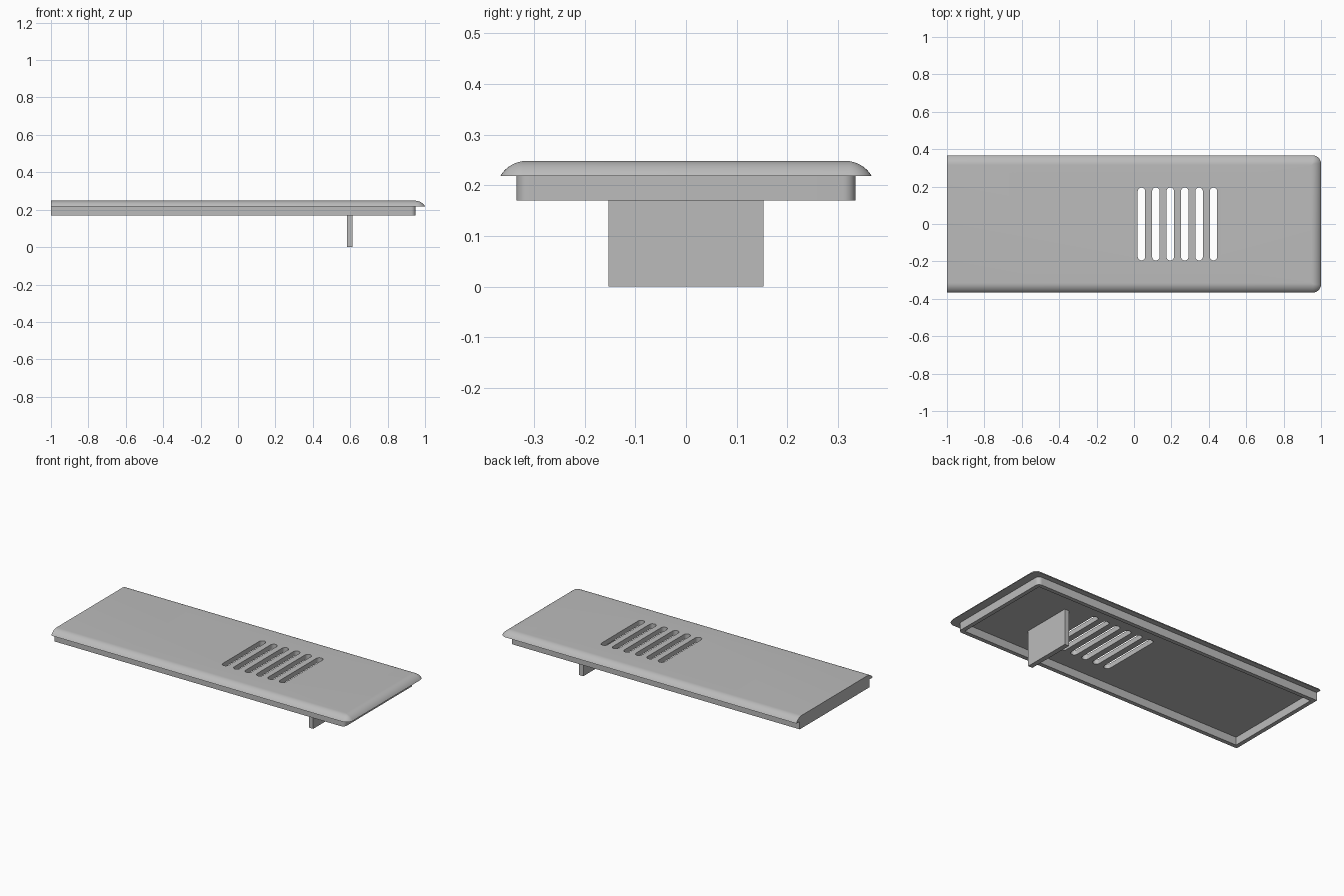
import bpy, bmesh, math

if "Cube" in bpy.data.objects:
    bpy.data.objects.remove(bpy.data.objects["Cube"])

grey = bpy.data.materials.new("plain_grey")
grey.use_nodes = True
GREY = (0.5, 0.5, 0.5, 1)
grey.diffuse_color = GREY
grey.node_tree.nodes["Principled BSDF"].inputs["Base Color"].default_value = GREY

LID_BOTTOM, LID_TOP, RIM_BOTTOM = 0.218, 0.248, 0.17


def outline(x0, x1, half, radius, steps=8):
    """Rectangle with square corners at x0 and round corners at x1."""
    pts = [(x0, -half)]
    for cy, start in ((radius - half, -math.pi / 2), (half - radius, 0)):
        for i in range(steps + 1):
            a = start + math.pi / 2 * i / steps
            pts.append((x1 - radius + radius * math.cos(a), cy + radius * math.sin(a)))
    return pts + [(x0, half)]


def loft(name, rings, capped=True):
    """Skin a list of (points, z) rings; uncapped lofts close on themselves."""
    bm = bmesh.new()
    loops = [[bm.verts.new((x, y, z)) for x, y in pts] for pts, z in rings]
    pairs = list(zip(loops, loops[1:]))
    if capped:
        bm.faces.new(loops[0])
        bm.faces.new(loops[-1])
    else:
        pairs.append((loops[-1], loops[0]))
    for a, b in pairs:
        for i in range(len(a)):
            j = (i + 1) % len(a)
            bm.faces.new((a[i], a[j], b[j], b[i]))
    bmesh.ops.recalc_face_normals(bm, faces=bm.faces)
    mesh = bpy.data.meshes.new(name)
    bm.to_mesh(mesh)
    bm.free()
    mesh.materials.append(grey)
    obj = bpy.data.objects.new(name, mesh)
    bpy.context.collection.objects.link(obj)
    return obj


def smooth(obj):
    bpy.ops.object.select_all(action="DESELECT")
    obj.select_set(True)
    bpy.context.view_layer.objects.active = obj
    bpy.ops.object.shade_smooth_by_angle(angle=math.radians(30))


# Lid with an arched edge on three sides and a flat cut end
drop, width, steps = LID_TOP - LID_BOTTOM, 0.052, 10
arc = (width ** 2 + drop ** 2) / (2 * drop)
sweep = math.asin(width / arc)
rings = []
for i in range(steps + 1):
    a = sweep * (1 - i / steps)
    inset = width - arc * math.sin(a)
    z = LID_TOP - arc * (1 - math.cos(a))
    rings.append((outline(-1, 1 - inset, 0.367 - inset, max(0.045 - inset, 0.002)), z))
lid = loft("lid", rings)

# Six round-ended vent slots cut through the lid
for k in range(6):
    cx, r, reach = 0.04 + 0.077 * k, 0.02, 0.175
    pts = []
    for i in range(26):
        a = math.pi * (i if i < 13 else i - 1) / 12
        pts.append((cx + r * math.cos(a), (reach if i < 13 else -reach) + r * math.sin(a)))
    cutter = loft("slot_cutter", [(pts, 0.2), (pts, 0.27)])
    cutter.hide_render = True
    mod = lid.modifiers.new("slot", "BOOLEAN")
    mod.operation, mod.solver, mod.object = "DIFFERENCE", "EXACT", cutter
    bpy.context.view_layer.objects.active = lid
    bpy.ops.object.modifier_apply(modifier=mod.name)
    bpy.data.objects.remove(cutter)
smooth(lid)

# Hollow rim below the lid
outer = outline(-1, 0.95, 0.335, 0.025)
inner = outline(-0.975, 0.925, 0.31, 0.004)
rim = loft("rim", [(outer, RIM_BOTTOM), (outer, LID_BOTTOM),
                   (inner, LID_BOTTOM), (inner, RIM_BOTTOM)], capped=False)
smooth(rim)

# Locating tab hanging from the underside
tab_pts = [(0.584, -0.153), (0.613, -0.153), (0.613, 0.153), (0.584, 0.153)]
loft("tab", [(tab_pts, 0), (tab_pts, LID_BOTTOM)])
